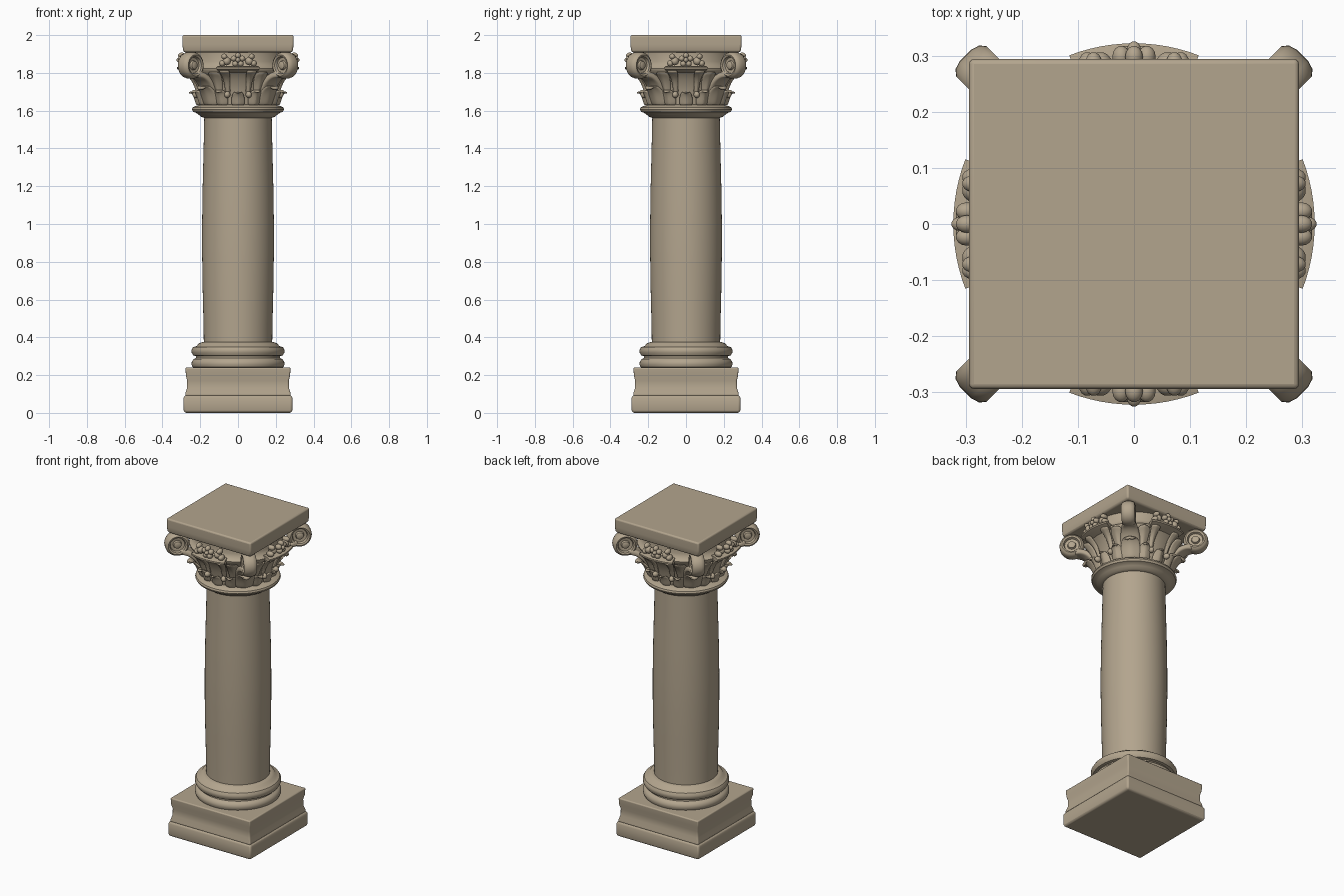
import bpy
import bmesh
from math import sin, cos, pi, radians
from mathutils import Matrix, Vector

cube = bpy.data.objects.get("Cube")
if cube:
    bpy.data.objects.remove(cube, do_unlink=True)

stone = bpy.data.materials.new("warm_stone")
stone.use_nodes = True
STONE = (0.45, 0.375, 0.27, 1)
stone.diffuse_color = STONE
stone.node_tree.nodes["Principled BSDF"].inputs["Base Color"].default_value = STONE


def finish(name, bm, angle=40):
    bmesh.ops.recalc_face_normals(bm, faces=bm.faces)
    mesh = bpy.data.meshes.new(name)
    bm.to_mesh(mesh)
    bm.free()
    mesh.materials.append(stone)
    obj = bpy.data.objects.new(name, mesh)
    bpy.context.collection.objects.link(obj)
    bpy.ops.object.select_all(action="DESELECT")
    obj.select_set(True)
    bpy.context.view_layer.objects.active = obj
    bpy.ops.object.shade_smooth_by_angle(angle=radians(angle))
    return obj


def lathe(bm, profile, sides, matrix=Matrix(), turn=0.0, scale=1.0):
    """Capped solid of revolution from (radius, height) pairs."""
    rings = []
    for r, z in profile:
        ring = []
        for i in range(sides):
            a = turn + 2 * pi * i / sides
            ring.append(bm.verts.new(matrix @ Vector((r * scale * cos(a), r * scale * sin(a), z))))
        rings.append(ring)
    for low, high in zip(rings, rings[1:]):
        for i in range(sides):
            j = (i + 1) % sides
            bm.faces.new((low[i], low[j], high[j], high[i]))
    bm.faces.new(rings[0][::-1])
    bm.faces.new(rings[-1])


def turned(name, profile, sides=64):
    bm = bmesh.new()
    lathe(bm, profile, sides)
    return finish(name, bm)


def slab(name, profile, bevel):
    """Square moulding: profile gives (half width, height)."""
    bm = bmesh.new()
    lathe(bm, profile, 4, turn=pi / 4, scale=2 ** 0.5)
    obj = finish(name, bm)
    mod = obj.modifiers.new("worn_edges", "BEVEL")
    mod.width = bevel
    mod.segments = 3
    mod.limit_method = "ANGLE"
    mod.angle_limit = radians(35)
    return obj


def polar(r, a, z):
    return Vector((r * cos(a), r * sin(a), z))


def leaf(name, angle, path, widths, ridge=0.012, thick=0.014):
    """Curled leaf following (radius, height) points with a raised mid rib."""
    bm = bmesh.new()
    rows = []
    for (r, z), w in zip(path, widths):
        row = []
        for k in range(-2, 3):
            lift = ridge * (1, 0.1, -0.5)[abs(k)]
            row.append(bm.verts.new(polar(r + lift, angle + k / 2 * w / r, z)))
        rows.append(row)
    for low, high in zip(rows, rows[1:]):
        for k in range(4):
            bm.faces.new((low[k], low[k + 1], high[k + 1], high[k]))
    obj = finish(name, bm, 60)
    mod = obj.modifiers.new("thickness", "SOLIDIFY")
    mod.thickness = thick
    mod.offset = 0
    obj.modifiers.new("rounding", "SUBSURF").levels = 2
    return obj


def blob(bm, pos, size, angle):
    """Ellipsoid lump: size is radial, tangential, vertical."""
    m = Matrix.Translation(pos) @ Matrix.Rotation(angle, 4, "Z") @ Matrix.Diagonal((*size, 1))
    bmesh.ops.create_uvsphere(bm, u_segments=14, v_segments=9, radius=1, matrix=m)


# Square plinth and abacus
slab("plinth_foot", [(0.282, 0), (0.288, 0.015), (0.288, 0.08), (0.28, 0.095)], 0.01)
slab("plinth_block", [(0.28, 0.09), (0.278, 0.105), (0.27, 0.13), (0.269, 0.17),
                      (0.276, 0.2), (0.278, 0.24)], 0.007)
slab("abacus", [(0.284, 1.908), (0.291, 1.92), (0.294, 1.95), (0.294, 2.0)], 0.009)

# Base rings, shaft and neck ring
turned("lower_base_ring", [(0.225, 0.235), (0.24, 0.242), (0.246, 0.255), (0.245, 0.27),
                           (0.236, 0.284), (0.222, 0.29), (0.222, 0.31)])
turned("upper_base_ring", [(0.222, 0.3), (0.237, 0.304), (0.246, 0.32), (0.246, 0.335),
                           (0.238, 0.348), (0.218, 0.354), (0.208, 0.368), (0.19, 0.374)])
turned("shaft", [(0.181, 0.36), (0.182, 0.45), (0.187, 0.65), (0.19, 0.85), (0.19, 1.0),
                 (0.187, 1.2), (0.182, 1.4), (0.178, 1.59)])
turned("neck_ring", [(0.178, 1.562), (0.196, 1.568), (0.21, 1.58), (0.222, 1.589),
                     (0.238, 1.594), (0.244, 1.606), (0.24, 1.617), (0.224, 1.625), (0.195, 1.632)])

# Flaring bell of the capital
turned("capital_bell", [(0.195, 1.62), (0.202, 1.66), (0.214, 1.71), (0.234, 1.76),
                        (0.26, 1.797), (0.276, 1.812), (0.278, 1.822), (0.262, 1.832),
                        (0.25, 1.86), (0.255, 1.915)])

# Corner scrolls with their arms and leaves
scroll = [(0.012, -0.034), (0.021, -0.03), (0.025, -0.018), (0.041, -0.02), (0.046, -0.034),
          (0.056, -0.038), (0.066, -0.03), (0.071, -0.014)]
scroll += [(r, -t) for r, t in reversed(scroll)]
for n in range(4):
    a = pi / 4 + n * pi / 2
    bm = bmesh.new()
    axis = Matrix.Translation(polar(0.354, a, 1.84)) @ Matrix.Rotation(a, 4, "Z") \
        @ Matrix.Rotation(pi / 2, 4, "X")
    lathe(bm, scroll, 32, axis)
    finish("corner_scroll", bm, 45)
    leaf("scroll_arm", a, [(0.205, 1.67), (0.23, 1.73), (0.27, 1.775), (0.315, 1.795),
                           (0.345, 1.79)], [0.05, 0.06, 0.055, 0.045, 0.035], 0.006, 0.035)
    leaf("corner_leaf", a, [(0.208, 1.628), (0.219, 1.66), (0.236, 1.7), (0.264, 1.73),
                            (0.282, 1.726), (0.28, 1.71)],
         [0.055, 0.062, 0.06, 0.05, 0.035, 0.015])
    for s in (-1, 1):
        # Side scroll stalks sweeping from the bell toward each corner
        leaf("scroll_stalk", a + s * 0.3, [(0.212, 1.68), (0.232, 1.74), (0.262, 1.785),
                                           (0.288, 1.805)], [0.018, 0.028, 0.04, 0.03])

# Face ornaments: curved lip, flower, leaves and curled stems
for n in range(4):
    a = n * pi / 2
    bm = bmesh.new()
    section = [(0.235, 1.795), (0.3, 1.812), (0.322, 1.82), (0.322, 1.83), (0.3, 1.836), (0.235, 1.836)]
    steps = 12
    arcs = []
    for i in range(steps + 1):
        t = radians(-21 + 42 * i / steps)
        arcs.append([bm.verts.new(polar(r, a + t, z)) for r, z in section])
    for p, q in zip(arcs, arcs[1:]):
        for k in range(len(section)):
            m = (k + 1) % len(section)
            bm.faces.new((p[k], p[m], q[m], q[k]))
    bm.faces.new(arcs[0])
    bm.faces.new(arcs[-1][::-1])
    finish("face_lip", bm)

    bm = bmesh.new()
    blob(bm, polar(0.308, a, 1.868), (0.018, 0.013, 0.013), a)
    for k in range(5):
        t = pi / 2 + k * 2 * pi / 5
        side = Vector((-sin(a), cos(a), 0)) * 0.024 * cos(t)
        blob(bm, polar(0.298, a, 1.868 + 0.024 * sin(t)) + side, (0.02, 0.016, 0.016), a)
    for s in (-1, 1):
        for offset, height, size in ((0.06, 1.862, 0.022), (0.083, 1.85, 0.017), (0.072, 1.886, 0.016)):
            side = Vector((-sin(a), cos(a), 0)) * s * offset
            blob(bm, polar(0.283, a, height) + side, (0.024, size, size), a)
    finish("face_flower", bm, 60)

    leaf("face_leaf", a, [(0.206, 1.628), (0.212, 1.65), (0.222, 1.68), (0.242, 1.7),
                          (0.25, 1.69)], [0.035, 0.038, 0.034, 0.024, 0.01])
    for s in (-1, 1):
        t = a + s * 0.25
        leaf("face_stem", t, [(0.214, 1.69), (0.226, 1.73), (0.246, 1.77), (0.28, 1.8),
                              (0.3, 1.812)], [0.012, 0.013, 0.018, 0.026, 0.03], 0.008)
        leaf("side_leaf", a + s * 0.42, [(0.206, 1.628), (0.216, 1.66), (0.23, 1.695),
                                         (0.252, 1.708), (0.258, 1.695)],
             [0.034, 0.038, 0.034, 0.024, 0.012])
        bm = bmesh.new()
        blob(bm, polar(0.228, t, 1.685), (0.02, 0.016, 0.018), t)
        finish("stem_curl", bm, 60)
